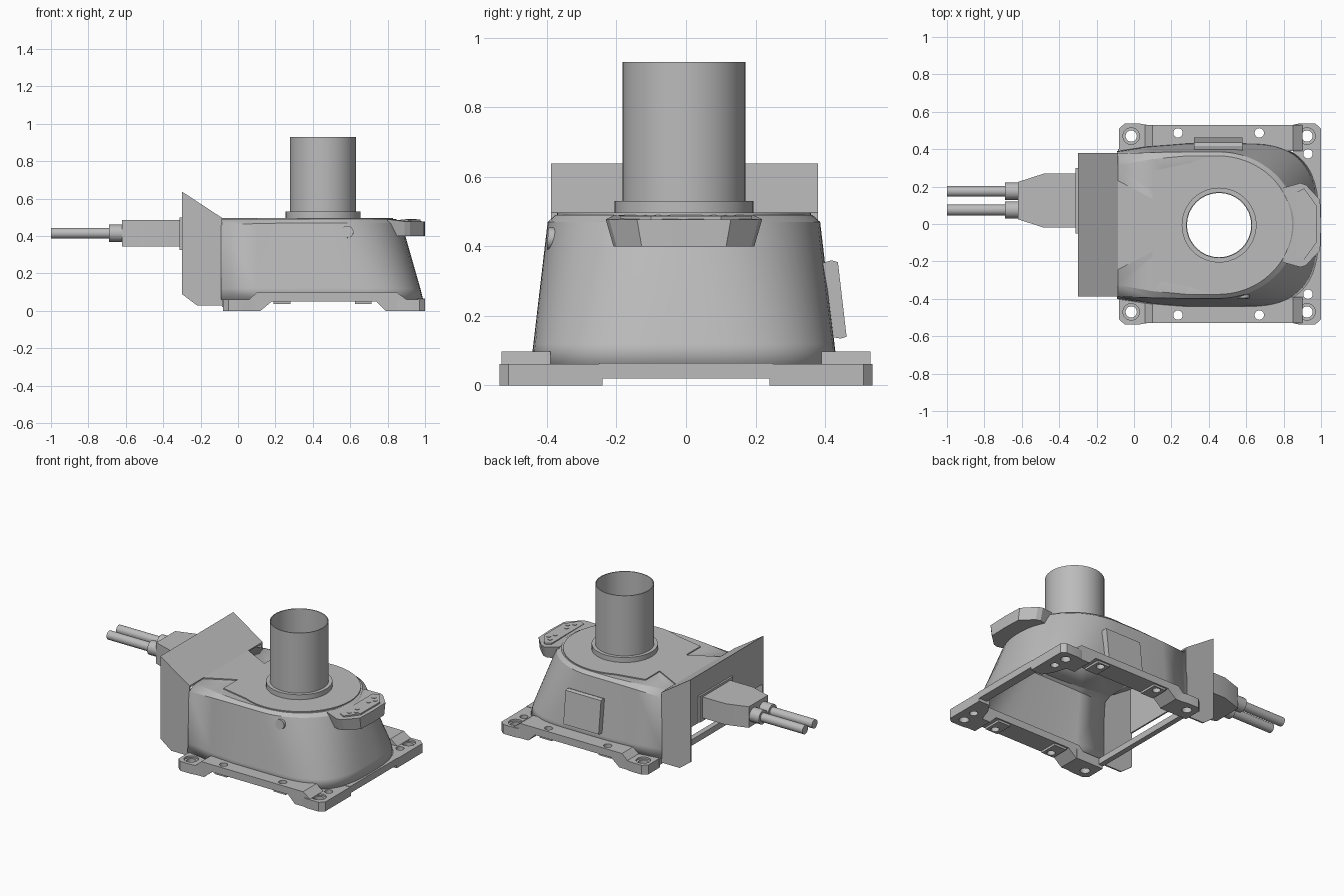
import bpy, bmesh, math
from mathutils import Vector, Matrix

cube = bpy.data.objects.get("Cube")
if cube:
    bpy.data.objects.remove(cube)

grey = bpy.data.materials.new("cast_grey")
grey.use_nodes = True
grey.diffuse_color = (0.5, 0.5, 0.5, 1)
grey.node_tree.nodes["Principled BSDF"].inputs["Base Color"].default_value = (0.5, 0.5, 0.5, 1)
CX, CY = 0.455, -0.006
BORE = 0.172


def select(obj):
    bpy.ops.object.select_all(action='DESELECT')
    obj.select_set(True)
    bpy.context.view_layer.objects.active = obj


def finish(name, bm):
    bmesh.ops.recalc_face_normals(bm, faces=bm.faces[:])
    mesh = bpy.data.meshes.new(name)
    bm.to_mesh(mesh)
    bm.free()
    mesh.materials.append(grey)
    obj = bpy.data.objects.new(name, mesh)
    bpy.context.collection.objects.link(obj)
    select(obj)
    bpy.ops.object.shade_smooth_by_angle(angle=math.radians(25))
    return obj


def circle(x, y, r, n=32):
    return [(x + r * math.cos(i * math.tau / n), y + r * math.sin(i * math.tau / n))
            for i in range(n)]


def closed_edges(bm, verts):
    return [bm.edges.get(pair) or bm.edges.new(pair) for pair in zip(verts, verts[1:] + verts[:1])]


def prism(name, points, lo, hi, axis="z", holes=()):
    """Extrude a flat outline, with optional round holes (x, y, radius), along one axis."""
    place = {"x": lambda a, b, h: (h, a, b),
             "y": lambda a, b, h: (a, h, b),
             "z": lambda a, b, h: (a, b, h)}[axis]
    bm = bmesh.new()
    caps = ([], [])
    for loop in [points] + [circle(*hole) for hole in holes]:
        low, high = [[bm.verts.new(place(a, b, h)) for a, b in loop] for h in (lo, hi)]
        for i in range(len(loop)):
            j = (i + 1) % len(loop)
            bm.faces.new((low[i], low[j], high[j], high[i]))
        caps[0].extend(closed_edges(bm, low))
        caps[1].extend(closed_edges(bm, high))
    for edges in caps:
        bmesh.ops.triangle_fill(bm, edges=edges, use_beauty=True)
    return finish(name, bm)


def box(name, x, y, z):
    return prism(name, [(x[0], y[0]), (x[1], y[0]), (x[1], y[1]), (x[0], y[1])], *z)


def rod(name, start, end, radius, sides=32):
    start, end = Vector(start), Vector(end)
    bm = bmesh.new()
    bmesh.ops.create_cone(bm, cap_ends=True, segments=sides, radius1=radius,
                          radius2=radius, depth=(end - start).length)
    turn = (end - start).to_track_quat('Z', 'Y').to_matrix().to_4x4()
    bm.transform(Matrix.Translation((start + end) / 2) @ turn)
    return finish(name, bm)


# Hollow housing, open underneath and at the cable end; its foot is squarer than its top
def outline(tail, center, length, width, power, z, tail_z):
    half = [(-0.09, tail, tail_z), (0.1, (tail + width * 2) / 3, (tail_z + z * 2) / 3), (0.28, width, z)]
    half += [(center + length * math.sin(a) ** power, width * max(math.cos(a), 0) ** power, z)
             for a in [i * math.pi / 32 for i in range(16)]]
    half.append((center + length, 0, z))
    return half + [(x, -y, h) for x, y, h in reversed(half[:-1])]


bm = bmesh.new()
rows = [[bm.verts.new((x, y + CY, z)) for x, y, z in outline(*spec)] for spec in (
    (0.395, 0.58, 0.41, 0.44, 0.7, 0.06, 0.06),
    (0.392, 0.57, 0.405, 0.433, 0.7, 0.12, 0.12),
    (0.382, 0.45, 0.425, 0.392, 1, 0.47, 0.46),
    (0.32, 0.45, 0.395, 0.37, 1, 0.49, 0.49))]
for a, b in zip(rows, rows[1:]):
    for i in range(len(a) - 1):
        bm.faces.new((a[i], a[i + 1], b[i + 1], b[i]))
bore = [bm.verts.new((x, y, 0.49)) for x, y in circle(CX, CY, BORE, 48)]
bmesh.ops.triangle_fill(bm, edges=closed_edges(bm, rows[-1]) + closed_edges(bm, bore), use_beauty=True)
housing = finish("housing", bm)
select(housing)
shell = housing.modifiers.new("shell", 'SOLIDIFY')
shell.thickness, shell.offset = 0.015, -1
bpy.ops.object.modifier_apply(modifier=shell.name)

# Raised deck with a notched tail
half = [(CX + 0.375 * math.cos(a), 0.365 * math.sin(a))
        for a in [math.radians(5 * i) for i in range(24)]]
half += [(0.1, 0.29), (0.1, 0.14), (-0.09, 0.24)]
prism("top_deck", [(x, y + CY) for x, y in half] + [(x, CY - y) for x, y in reversed(half[1:])],
      0.486, 0.497, holes=[(CX, CY, BORE)])

# Upright tube and its collar
prism("tube_collar", circle(CX, CY, 0.2, 48), 0.48, 0.53, holes=[(CX, CY, BORE)])
prism("upright_tube", circle(CX, CY, 0.177, 48), 0.48, 0.93, holes=[(CX, CY, BORE)])

# Base frame: raised side rails, corner pads with counterbored holes
end_pad = [(0.85, 0.39), (0.85, 0.53), (0.88, 0.537), (0.97, 0.537), (1, 0.51),
           (1, 0.24), (0.92, 0.24), (0.88, 0.3)]
cable_pad = [(-0.08, 0.385), (-0.08, 0.51), (-0.05, 0.537), (0.03, 0.537), (0.07, 0.53), (0.12, 0.53),
             (0.12, 0.385)]
rail = [(0.1, 0.39), (0.1, 0.53), (0.85, 0.53), (0.85, 0.39)]
for side, word in ((1, "back"), (-1, "front")):
    def flip(points):
        return [(p[0], side * p[1], *p[2:]) for p in points]

    for name, shape, main, extra in (
            ("end_pad", end_pad, (0.925, 0.47), [(0.93, 0.375, 0.025)]),
            ("cable_pad", cable_pad, (-0.015, 0.47), [])):
        prism(f"{word}_{name}", flip(shape), 0, 0.05, holes=flip([(*main, 0.03)] + extra))
        prism(f"{word}_{name}_top", flip(shape), 0.05, 0.062, holes=flip([(*main, 0.044)] + extra))
    prism(word + "_side_rail", flip(rail), 0.05, 0.098,
          holes=flip([(0.235, 0.487, 0.025), (0.67, 0.487, 0.025)]))
    ramps = {"cable_ramp": [(0.06, 0.062), (0.1, 0.098), (0.1, 0.05), (0.06, 0.05)],
             "end_ramp": [(0.9, 0.062), (0.85, 0.098), (0.85, 0.05), (0.9, 0.05)],
             "cable_foot": [(0.12, 0), (0.18, 0.05), (0.12, 0.05)],
             "end_foot": [(0.85, 0), (0.79, 0), (0.74, 0.05), (0.85, 0.05)]}
    for name, shape in ramps.items():
        prism(f"{word}_{name}", shape, side * 0.39, side * 0.53, "y")
    for x in (0.235, 0.67):
        prism(word + "_rail_boss", [(x - 0.045, side * 0.4), (x + 0.045, side * 0.4),
                                    (x + 0.045, side * 0.52), (x - 0.045, side * 0.52)],
              0.036, 0.05, holes=[(x, side * 0.487, 0.025)])

box("end_bar", (0.94, 1), (-0.25, 0.25), (0.02, 0.065))
box("cable_end_bar", (-0.085, -0.05), (-0.4, 0.4), (0.02, 0.06))

# Sloping cable cover: two cheeks, a hood and the upper rear wall
cheek = [(-0.085, 0.03), (-0.085, 0.497), (-0.3, 0.637), (-0.3, 0.09), (-0.22, 0.03)]
prism("cover_front_cheek", cheek, -0.388, -0.378, "y")
prism("cover_back_cheek", cheek, 0.37, 0.38, "y")
hood = [(-0.085, 0.497), (-0.3, 0.638), (-0.3, 0.626), (-0.085, 0.486)]
prism("cover_hood", hood, -0.388, 0.38, "y")
box("cover_rear_wall", (-0.3, -0.29), (-0.385, 0.379), (0.32, 0.63))

# Cable connector, glands and cables
box("connector_flange", (-0.312, -0.298), (-0.05, 0.3), (0.325, 0.5))
prism("connector_body", [(-0.3, -0.02), (-0.3, 0.27), (-0.48, 0.27), (-0.62, 0.225),
                         (-0.62, 0.025), (-0.48, -0.02)], 0.345, 0.485)
for y in (0.075, 0.175):
    rod("cable_gland", (-0.69, y, 0.415), (-0.6, y, 0.415), 0.046)
    rod("cable", (-1, y, 0.415), (-0.65, y, 0.415), 0.029)

# Overhanging terminal pad with small studs
bm = bmesh.new()
shape = [(0.8, 0.2), (0.89, 0.225), (0.92, 0.215), (0.995, 0.135), (1, 0),
         (0.995, -0.135), (0.92, -0.215), (0.89, -0.225), (0.8, -0.2)]
top = [bm.verts.new((x, y + CY, 0.478 if x > 0.88 else 0.49)) for x, y in shape]
low = [bm.verts.new((x, y * 0.9 + CY, 0.4)) for x, y in shape]
bm.faces.new(top)
bm.faces.new(low)
for i in range(len(shape)):
    j = (i + 1) % len(shape)
    bm.faces.new((top[i], top[j], low[j], low[i]))
finish("terminal_pad", bm)
prism("terminal_plate", [(0.87, 0.17), (0.91, 0.19), (0.975, 0.1), (0.975, -0.1),
                         (0.91, -0.19), (0.87, -0.17)], 0.475, 0.488)
for x, y in ((0.91, 0.13), (0.94, 0.1), (0.92, 0.06), (0.92, -0.06), (0.94, -0.1), (0.91, -0.13)):
    rod("terminal_stud", (x, y, 0.48), (x, y, 0.491), 0.014, 16)

# Access hatch leaning with the back wall, and a plug on the front wall
hatch = [(0.385, 0.35), (0.418, 0.36), (0.437, 0.355), (0.462, 0.14), (0.445, 0.135), (0.415, 0.14)]
prism("access_hatch", hatch, 0.32, 0.58, "x")
rod("front_plug", (0.585, -0.36, 0.42), (0.585, -0.398, 0.423), 0.032)
